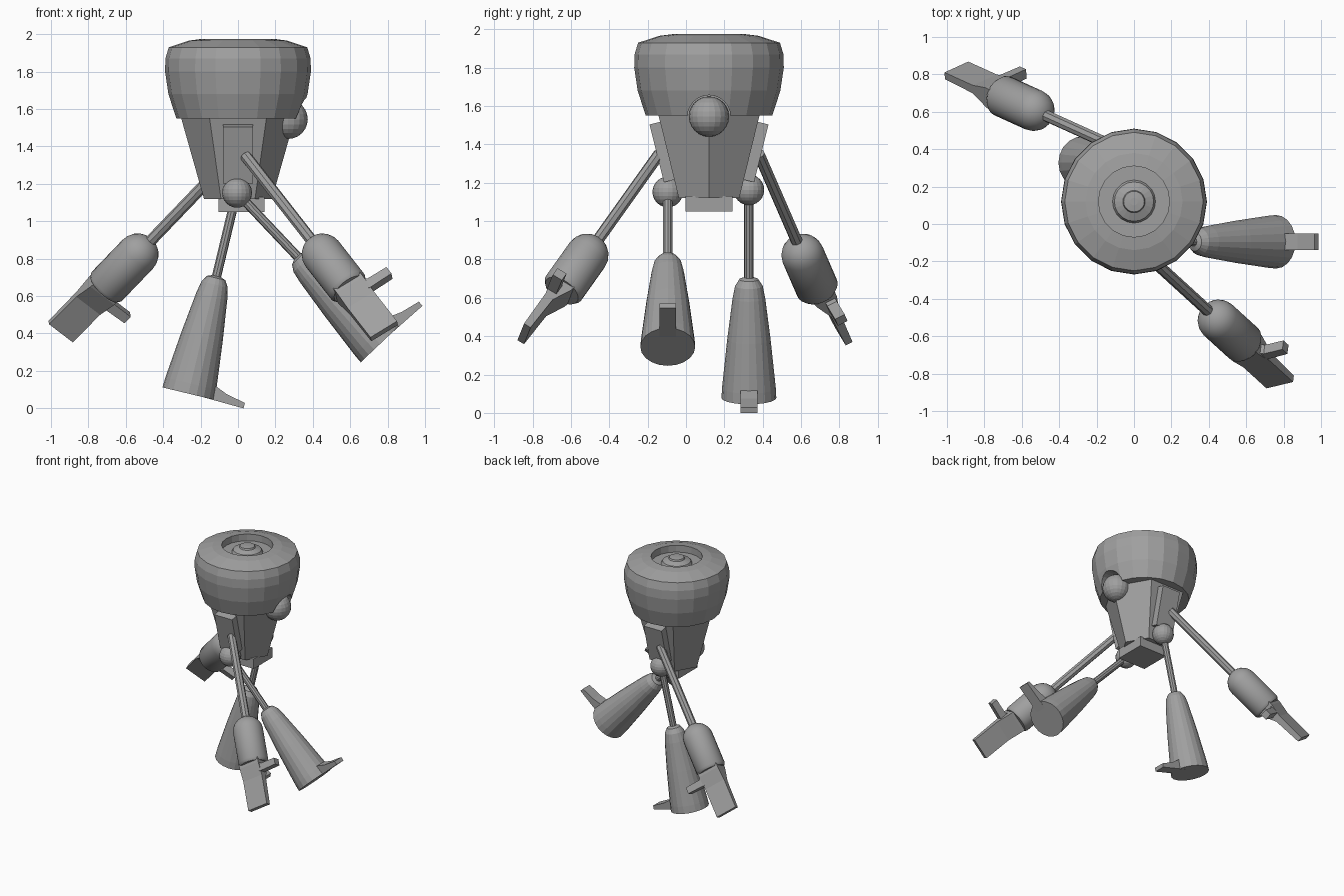
import bpy, bmesh, math
from mathutils import Vector as V

cube = bpy.data.objects.get("Cube")
if cube:
    bpy.data.objects.remove(cube, do_unlink=True)

grey = bpy.data.materials.new("plain_grey")
grey.use_nodes = True
GREY = (0.35, 0.35, 0.35, 1)
grey.diffuse_color = GREY
grey.node_tree.nodes["Principled BSDF"].inputs["Base Color"].default_value = GREY

CY = 0.12                       # body axis sits behind the origin
X, Y, Z = V((1, 0, 0)), V((0, 1, 0)), V((0, 0, 1))


def finish(name, bm, smooth=False):
    bmesh.ops.recalc_face_normals(bm, faces=bm.faces)
    mesh = bpy.data.meshes.new(name)
    bm.to_mesh(mesh)
    bm.free()
    mesh.materials.append(grey)
    obj = bpy.data.objects.new(name, mesh)
    bpy.context.collection.objects.link(obj)
    if smooth:
        bpy.ops.object.select_all(action='DESELECT')
        obj.select_set(True)
        bpy.context.view_layer.objects.active = obj
        bpy.ops.object.shade_smooth_by_angle(angle=math.radians(35))
    return obj


def lathe(name, origin, axis, profile, sides, u=None, smooth=False):
    """Revolve (radius, distance) points around an axis, with capped ends."""
    axis = axis.normalized()
    u = u or axis.orthogonal().normalized()
    v = axis.cross(u)
    bm = bmesh.new()
    rings = []
    for r, s in profile:
        turn = [2 * math.pi * i / sides for i in range(sides)]
        rings.append([bm.verts.new(origin + axis * s + (u * math.cos(a) + v * math.sin(a)) * r)
                      for a in turn])
    for a, b in zip(rings, rings[1:]):
        for i in range(sides):
            j = (i + 1) % sides
            bm.faces.new((a[i], a[j], b[j], b[i]))
    bm.faces.new(rings[0])
    bm.faces.new(rings[-1])
    return finish(name, bm, smooth)


def prism(name, origin, a, b, c, outline, half):
    """Outline drawn along axes a and b, thickened by half either way along c."""
    bm = bmesh.new()
    ends = [[bm.verts.new(origin + a * p + b * q + c * k) for p, q in outline]
            for k in (-half, half)]
    n = len(outline)
    for i in range(n):
        j = (i + 1) % n
        bm.faces.new((ends[0][i], ends[0][j], ends[1][j], ends[1][i]))
    for end in ends:
        bm.faces.new(end)
    return finish(name, bm)


def ball(name, centre, radius):
    bm = bmesh.new()
    bmesh.ops.create_uvsphere(bm, u_segments=20, v_segments=12, radius=radius)
    bmesh.ops.translate(bm, verts=bm.verts, vec=centre)
    return finish(name, bm)


# Head with a recessed top and a stepped button inside
centre = V((0, CY, 0))
head = lathe("head", centre, Z, [
    (0.33, 1.55), (0.372, 1.68), (0.39, 1.8), (0.388, 1.87), (0.37, 1.93),
    (0.26, 1.966), (0.19, 1.975), (0.19, 1.92), (0.115, 1.92), (0.105, 1.94),
    (0.06, 1.958), (0.055, 1.97), (0.02, 1.974)], 20, X)

# Single eye in a socket on the left side
eye_at = V((0.268, CY, 1.545))
socket = lathe("socket_cutter", eye_at, X, [(0.112, -0.02), (0.112, 0.3)], 24)
socket.hide_render = True
socket.hide_viewport = True
cut = head.modifiers.new("eye_socket", 'BOOLEAN')
cut.operation = 'DIFFERENCE'
cut.solver = 'EXACT'
cut.object = socket
ball("eye", eye_at, 0.105)

# Tapered six-sided body with a block underneath
lathe("body", centre, Z, [(0.182, 1.12), (0.305, 1.555)], 6, X)
prism("base_block", V((0.02, CY, 1.09)), X, Y, Z,
      [(-0.123, -0.123), (0.123, -0.123), (0.123, 0.123), (-0.123, 0.123)], 0.04)

# Shoulder plates lying on the sloping front and back faces
for name, side in (("front", -1), ("back", 1)):
    up = V((0, side * 0.25, 1)).normalized()
    out = V((0, side, -side * side * 0.25)).normalized()
    prism(name + "_shoulder_plate", V((0, CY + side * 0.225, 1.36)), up, out, X,
          [(-0.15, -0.03), (0.16, -0.03), (0.16, 0.048), (-0.15, 0.048)], 0.08)


def arm(name, start, end, across):
    """Rod, rounded forearm, long finger and thumb."""
    d = (end - start).normalized()
    length = (end - start).length
    w = (across - d * across.dot(d)).normalized()
    n = d.cross(w)
    if n.z < 0:
        n = -n
    lathe(name + "_rod", start, d, [(0.031, 0), (0.031, length - 0.2)], 8)
    r, dome = 0.112, length - 0.27
    arc = [math.radians(a) for a in range(5, 91, 17)]
    profile = [(r * math.sin(a), dome - r * math.cos(a)) for a in arc]
    profile += [(r, length - 0.02), (r * 0.88, length)]
    lathe(name + "_forearm", start, d, profile, 24, smooth=True)
    prism(name + "_finger", end, d, n, w,
          [(-0.03, -0.06), (0.02, -0.05), (0.13, 0.0), (0.35, 0.01),
           (0.35, 0.05), (0.12, 0.05), (0.02, 0.07), (-0.03, 0.07)], 0.085)
    prism(name + "_thumb", end + n * 0.03, w, d, n,
          [(0.03, -0.02), (0.1, 0.035), (0.22, 0.035), (0.22, 0.085), (0.08, 0.09), (0.03, 0.07)],
          0.028)


arm("front_arm", V((0.04, -0.14, 1.35)), V((0.597, -0.648, 0.637)), V((0.76, 0.26, 0.59)))
arm("back_arm", V((-0.03, 0.38, 1.35)), V((-0.715, 0.69, 0.637)), V((0.72, 0.35, -0.59)))


def leg(name, hip, end):
    """Ball joint, thin rod, flared shin and toe."""
    d = (end - hip).normalized()
    length = (end - hip).length
    ball(name + "_joint", hip, 0.08)
    lathe(name + "_rod", hip, d, [(0.025, 0), (0.025, 0.55)], 10)
    lathe(name + "_shin", hip, d, [
        (0.02, 0.468), (0.05, 0.48), (0.072, 0.515), (0.085, 0.58),
        (0.113, 0.8), (0.14, 1.06), (0.143, length)], 20, Y)
    e = Y.cross(d)
    if e.x < 0:
        e = -e
    prism(name + "_toe", end, e, d, Y,
          [(0.08, -0.08), (0.135, -0.072), (0.2, -0.045), (0.305, -0.022), (0.305, 0.008), (0.08, 0.0)],
          0.044)


leg("front_leg", V((-0.005, -0.095, 1.152)), V((0.76, -0.095, 0.344)))
leg("back_leg", V((-0.005, 0.328, 1.163)), V((-0.265, 0.328, 0.078)))
